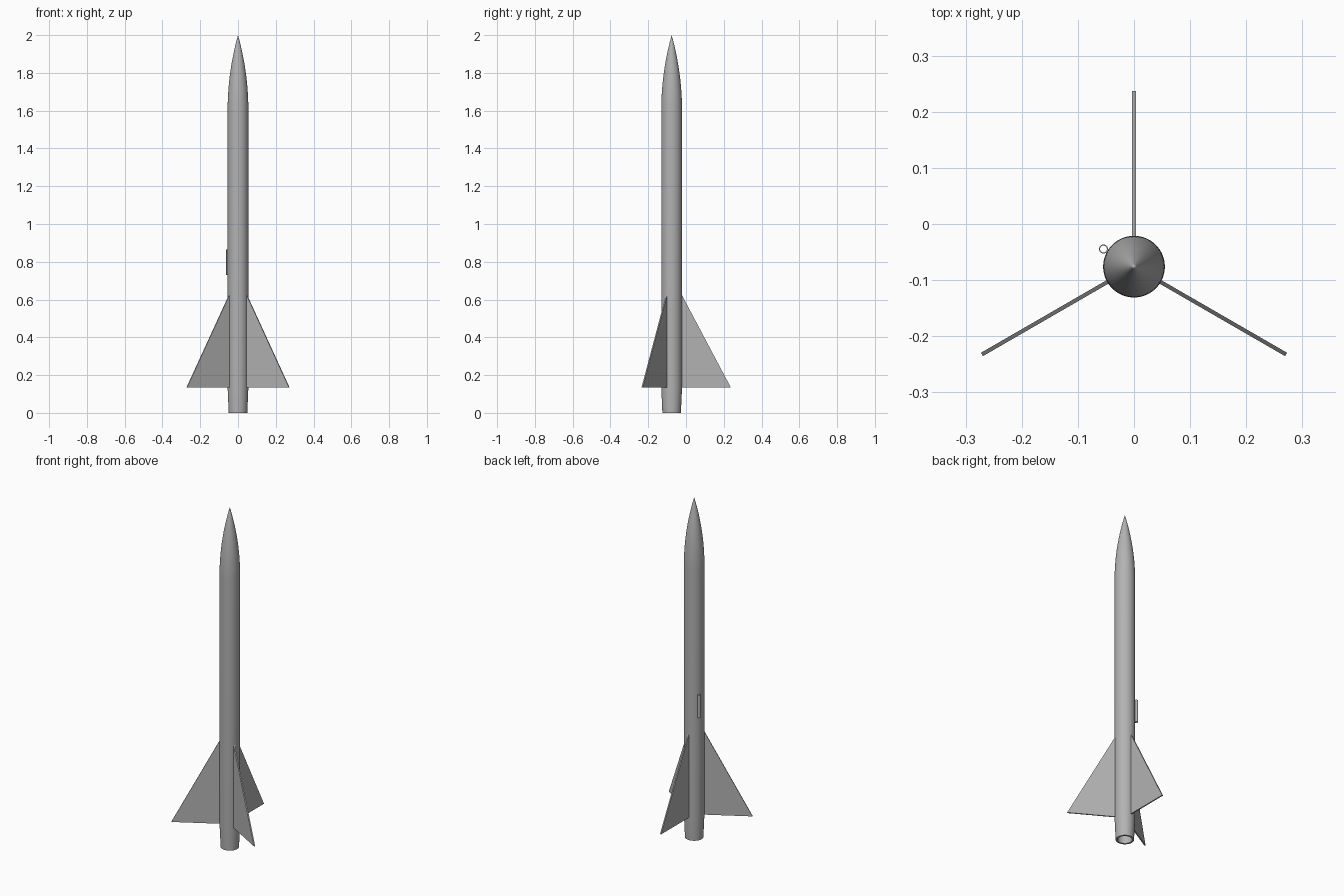
import bpy, bmesh
from math import sin, cos, radians, sqrt, tau
from mathutils import Matrix, Vector

cube = bpy.data.objects.get("Cube")
if cube:
    bpy.data.objects.remove(cube, do_unlink=True)

AXIS = Vector((0, -0.076, 0))   # rocket centre line
R = 0.055                       # body radius
SHOULDER = 1.6                  # base of the nose cone
FIN_SPAN, FIN_BASE, FIN_TOP, FIN_THICK = 0.313, 0.135, 0.63, 0.007

grey = bpy.data.materials.new("light_grey")
grey.use_nodes = True
colour = (0.45, 0.45, 0.45, 1)
grey.diffuse_color = colour
grey.node_tree.nodes["Principled BSDF"].inputs["Base Color"].default_value = colour


def add_object(name, bm, location, smooth=False):
    bmesh.ops.recalc_face_normals(bm, faces=bm.faces)
    mesh = bpy.data.meshes.new(name)
    bm.to_mesh(mesh)
    bm.free()
    mesh.materials.append(grey)
    obj = bpy.data.objects.new(name, mesh)
    obj.location = location
    bpy.context.collection.objects.link(obj)
    if smooth:
        bpy.ops.object.select_all(action='DESELECT')
        obj.select_set(True)
        bpy.context.view_layer.objects.active = obj
        bpy.ops.object.shade_smooth_by_angle(angle=radians(30))
    return obj


def lathe(name, profile, location, steps=64, closed=False):
    """Spin a profile of (radius, height) points around the vertical axis."""
    bm = bmesh.new()
    pts = profile + profile[:1] if closed else profile
    verts = [bm.verts.new((r, 0, z)) for r, z in pts]
    edges = [bm.edges.new(pair) for pair in zip(verts, verts[1:])]
    bmesh.ops.spin(bm, geom=verts + edges, cent=(0, 0, 0), axis=(0, 0, 1),
                   angle=tau, steps=steps)
    bmesh.ops.remove_doubles(bm, verts=bm.verts, dist=1e-5)
    return add_object(name, bm, location, smooth=True)


# Body tube with a tapered, hollow tail
lathe("body_tube", [(0, 0.3), (0.039, 0.3), (0.039, 0), (0.049, 0),
                    (R, 0.135), (R, SHOULDER)], AXIS)

# Ogive nose cone
length = 2 - SHOULDER
rho = (R * R + length * length) / (2 * R)
ogive = []
for i in range(25):
    h = length * i / 24
    ogive.append((max(0, sqrt(rho * rho - h * h) + R - rho), SHOULDER + h))
lathe("nose_cone", ogive, AXIS)

# Three triangular fins, one straight back
for name, angle in (("back_fin", 90), ("right_fin", 210), ("left_fin", 330)):
    bm = bmesh.new()
    outline = [(R - 0.004, FIN_BASE), (FIN_SPAN, FIN_BASE), (R - 0.004, FIN_TOP)]
    face = bm.faces.new([bm.verts.new((x, -FIN_THICK / 2, z)) for x, z in outline])
    side = bmesh.ops.extrude_face_region(bm, geom=[face])
    bmesh.ops.translate(bm, vec=(0, FIN_THICK, 0),
                        verts=[v for v in side["geom"] if isinstance(v, bmesh.types.BMVert)])
    bmesh.ops.rotate(bm, verts=bm.verts, cent=(0, 0, 0),
                     matrix=Matrix.Rotation(radians(angle), 3, 'Z'))
    add_object(name, bm, AXIS)

# Launch lug: a thin open tube beside the body
a = radians(150)
lug_at = AXIS + Vector((cos(a), sin(a), 0)) * (R + 0.0078)
lathe("launch_lug", [(0.006, 0.73), (0.008, 0.73), (0.008, 0.865), (0.006, 0.865)],
      lug_at, steps=32, closed=True)
